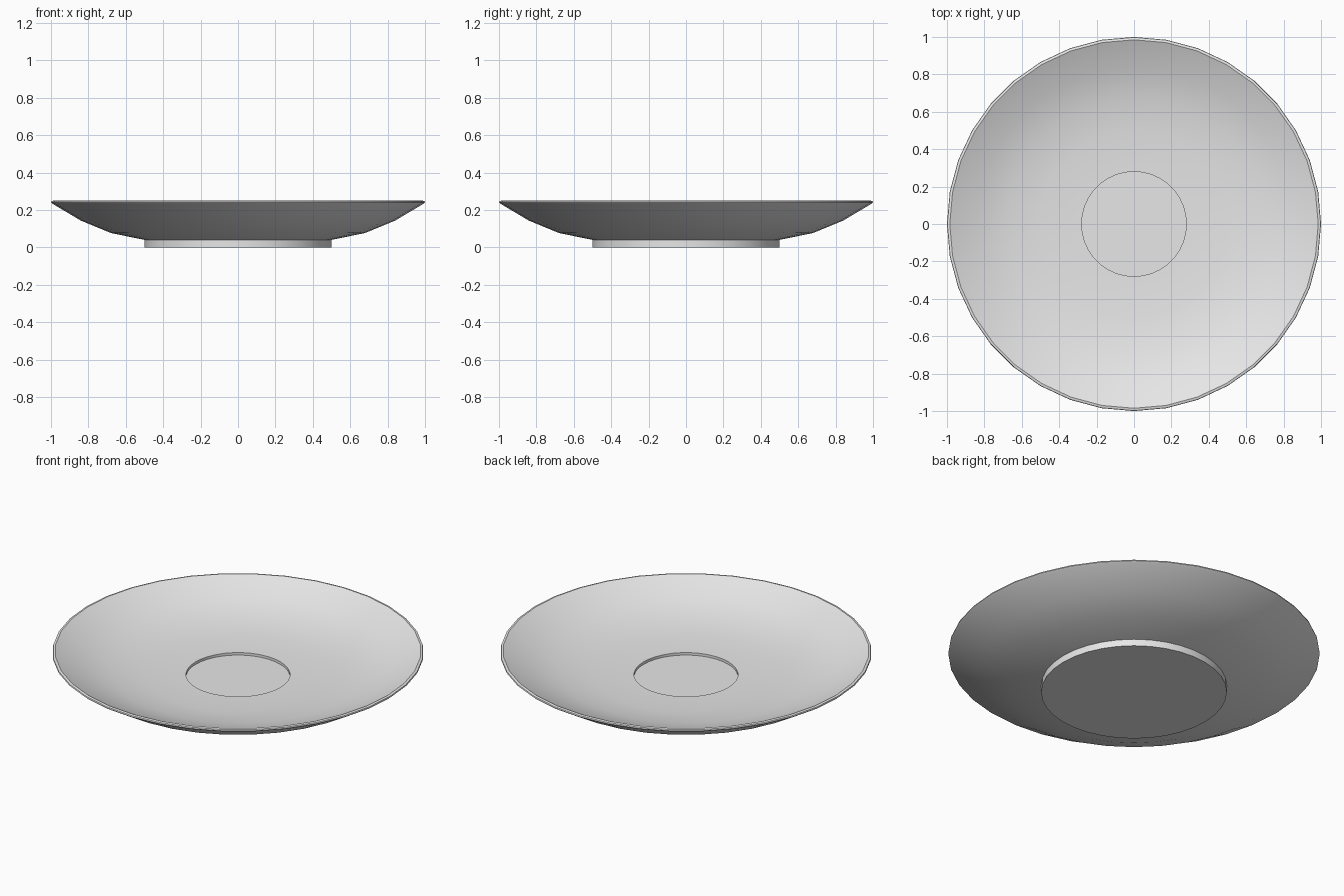
import bpy
import bmesh
import math
from mathutils import Vector

SIDES = 36

cube = bpy.data.objects.get("Cube")
if cube:
    bpy.data.objects.remove(cube, do_unlink=True)


def make_material(name, colour):
    mat = bpy.data.materials.new(name)
    mat.use_nodes = True
    mat.diffuse_color = colour
    mat.node_tree.nodes["Principled BSDF"].inputs["Base Color"].default_value = colour
    return mat


def lathe(name, profile, mat):
    """Turn a radius/height profile, starting and ending on the axis, into a solid."""
    bm = bmesh.new()
    verts = [bm.verts.new((r, 0, z)) for r, z in profile]
    edges = [bm.edges.new(pair) for pair in zip(verts, verts[1:])]
    bmesh.ops.spin(bm, geom=verts + edges, cent=Vector(), axis=Vector((0, 0, 1)),
                   angle=math.tau, steps=SIDES, use_merge=True)
    bmesh.ops.remove_doubles(bm, verts=bm.verts, dist=0.0005)
    bmesh.ops.recalc_face_normals(bm, faces=bm.faces)
    mesh = bpy.data.meshes.new(name)
    bm.to_mesh(mesh)
    bm.free()
    mesh.materials.append(mat)
    obj = bpy.data.objects.new(name, mesh)
    bpy.context.collection.objects.link(obj)
    bpy.ops.object.select_all(action='DESELECT')
    obj.select_set(True)
    bpy.context.view_layer.objects.active = obj
    bpy.ops.object.shade_smooth_by_angle(angle=math.radians(30))
    return obj


ceramic = make_material("pale grey ceramic", (0.8, 0.8, 0.8, 1))

# Foot, underside, rim, inner slope and cup recess
foot = [(0, 0), (0.5, 0), (0.5, 0.04)]
underside = [(0.68, 0.077), (0.84, 0.143), (0.99, 0.232)]
rim = [(1.0, 0.24), (0.998, 0.247), (0.985, 0.25)]
inner_slope = [(0.84, 0.182), (0.68, 0.138), (0.5, 0.115), (0.28, 0.11)]
cup_recess = [(0.28, 0.095), (0, 0.095)]

lathe("saucer", foot + underside + rim + inner_slope + cup_recess, ceramic)
